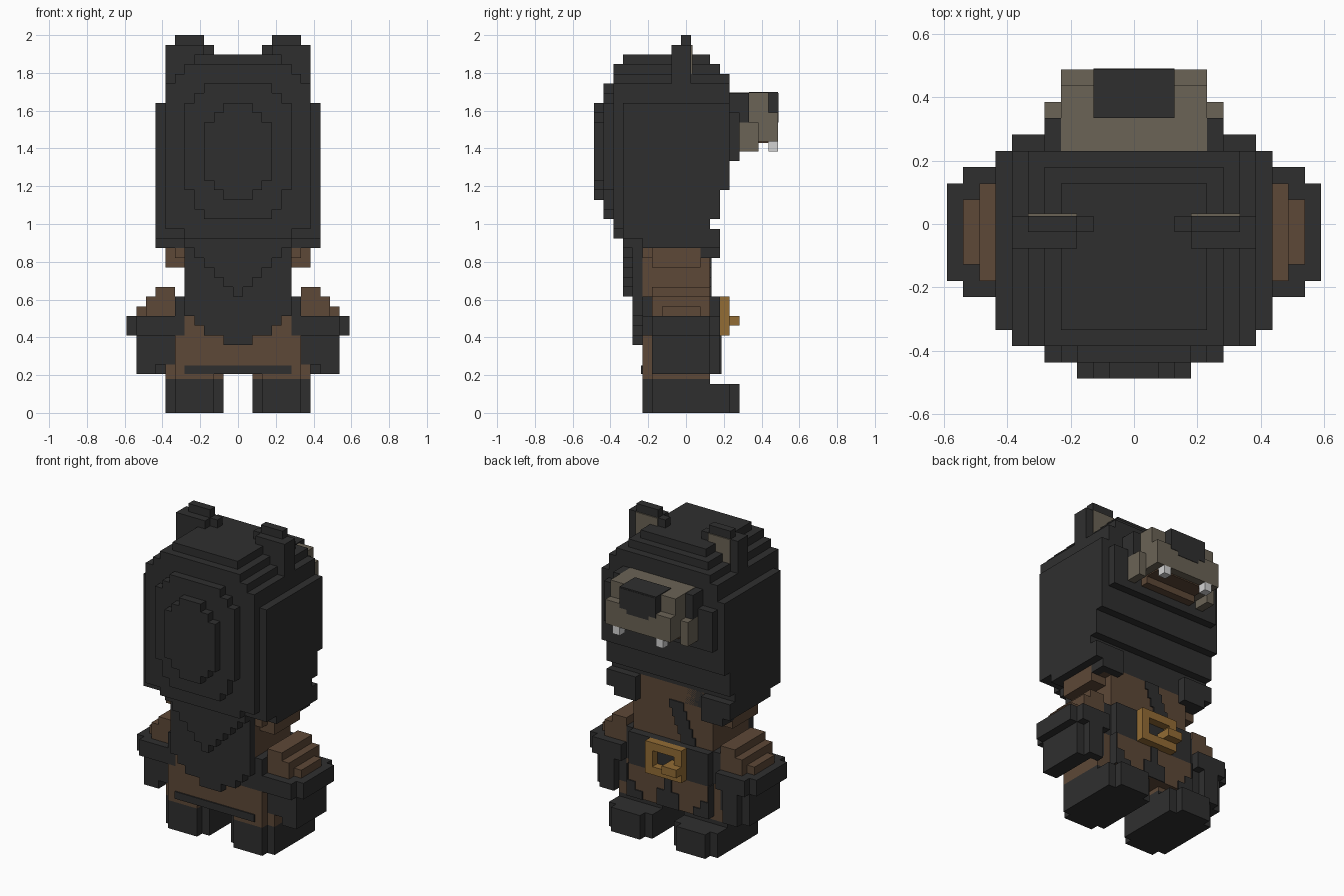
import bpy
import bmesh

UNIT = 2 / 39      # edge of one voxel
SKIN = 0.15        # thickness of painted plates, in voxels

default_cube = bpy.data.objects.get("Cube")
if default_cube:
    bpy.data.objects.remove(default_cube, do_unlink=True)


def make_material(name, red, green, blue):
    material = bpy.data.materials.new(name)
    material.use_nodes = True
    colour = (red, green, blue, 1)
    material.diffuse_color = colour
    shader = next(n for n in material.node_tree.nodes if n.type == "BSDF_PRINCIPLED")
    shader.inputs["Base Color"].default_value = colour
    return material


charcoal = make_material("charcoal fur", .028, .028, .028)
brown = make_material("brown leather", .11, .065, .038)
tan = make_material("tan muzzle", .145, .125, .092)
gold = make_material("gold metal", .29, .15, .035)
ivory = make_material("ivory tooth", .65, .65, .65)


def add_box(mesh, x_low, x_high, y_low, y_high, z_low, z_high):
    """Box in voxels."""
    corners = [mesh.verts.new((x * UNIT, y * UNIT, z * UNIT))
               for z in (z_low, z_high)
               for x, y in ((x_low, y_low), (x_high, y_low),
                            (x_high, y_high), (x_low, y_high))]
    bottom, top = corners[:4], corners[4:]
    mesh.faces.new(bottom[::-1])
    mesh.faces.new(top)
    for i in range(4):
        j = (i + 1) % 4
        mesh.faces.new((bottom[i], bottom[j], top[j], top[i]))


def part(name, material, *boxes, mirrored=True):
    """Five numbers: a centred box (half width, y, y, z, z).
    Six numbers: a box (x, x, y, y, z, z) that is mirrored in x.
    Horizontal edges lie on half voxels, so each gets a half added."""
    mesh = bmesh.new()
    for box in boxes:
        *across, y_low, y_high, z_low, z_high = box
        rest = (y_low + .5, y_high + .5, z_low, z_high)
        if len(across) == 1:
            half = across[0] + .5
            add_box(mesh, -half, half, *rest)
        else:
            inner, outer = across[0] + .5, across[1] + .5
            add_box(mesh, inner, outer, *rest)
            if mirrored:
                add_box(mesh, -outer, -inner, *rest)
    data = bpy.data.meshes.new(name)
    mesh.to_mesh(data)
    mesh.free()
    data.materials.append(material)
    thing = bpy.data.objects.new(name, data)
    bpy.context.collection.objects.link(thing)
    return thing


# Boots and legs
part("boots", charcoal,
     (2, 6, -5, 2, 0, 3.5), (1, 7, -4, 2, 0, 3.5),
     (2, 6, 2, 5, 0, 3), (1, 7, 2, 4, 0, 3))
part("legs", brown, (2, 6, -5, 2, 3.5, 5), (1, 7, -4, 2, 3.5, 5))

# Trousers with dark patches
part("trousers", brown, (6, -5, 2, 4, 8), (5, 2, 3, 4, 8))
part("trouser_hem", charcoal, (5, -5 - SKIN, -5, 4, 4.9))
part("trouser_patches", charcoal,
     (1, 3, 3 + SKIN, 4, 6), (0, 3, 3 + SKIN, 6, 8),
     (3, 5, 3, 3 + SKIN, 4, 5), (4, 5, 3, 3 + SKIN, 5, 6),
     (5, 5 + SKIN, 2, 3 + SKIN, 4, 8))

# Torso, collar and chest strap
part("torso", brown, (5, -5, 2, 8, 19))
part("collar", brown, (7, -4, 1, 15, 17), (6, -5, 2, 16, 17))
strap_steps = [(-2 - step * .4, -step * .4, 2, 2 + SKIN, 16 - step, 17 - step)
               for step in range(5)]
part("chest_strap", charcoal, *strap_steps, mirrored=False)

# Belt and buckle
part("belt", charcoal, (6, -5, 2, 8, 12), (5, 2, 3, 8, 12))
part("buckle_frame", gold,
     (2, 3, 4, 8, 9), (2, 3, 4, 11, 12), (1, 2, 3, 4, 9, 11))
part("buckle_pin", gold, (-3, -1, 3, 5, 9, 10), mirrored=False)

# Arms
part("sleeves", brown,
     (6, 8, -4, 2, 8, 13), (6, 9, -4, 2, 8, 12), (6, 10, -3, 1, 8, 11))
part("cuffs", charcoal, (6, 11, -4, 2, 8, 10), (6, 10, -5, 3, 8, 10))
part("hands", charcoal,
     (6, 10, -4, 2, 5, 8), (8, 10, -4, 2, 4, 5), (7, 9, 2, 3, 4, 8))

# Cape hanging from the hood
part("cape", charcoal,
     (5, -6, -5, 10, 19), (4, -6, -5, 9, 10),
     (3, -6, -5, 8, 9), (1, -6, -5, 7, 8))
part("cape_point", charcoal,
     *[(step, -7, -6, 12 + step, 13 + step) for step in range(6)])

# Hood: main block, rounded crown and jaw
part("hood", charcoal,
     (8, -7, 2, 18, 32), (8, -5, 2, 17, 18),
     (8, -7, 3, 20, 32), (8, -7, 4, 23, 32), (7, 4, 5, 26, 31))
part("hood_crown", charcoal,
     (7, -7, 4, 32, 34), (6, -7, 4, 34, 35),
     (5, -8, 3, 35, 36), (4, -7, 2, 36, 37))
part("hood_cheeks", charcoal, (4, 7, -3, 3, 16, 19), (4, 8, -3, 3, 17, 19))
part("hood_brow", charcoal, (5, 4, 6, 30, 33))

# Stepped oval plates on the rear of the hood
part("hood_rear_outer", charcoal,
     (7, -8, -7, 19, 34), (6, -8, -7, 19, 35), (5, -8, -7, 18, 36))
part("hood_rear_middle", charcoal,
     (5, -9, -8, 23, 32), (4, -9, -8, 21, 33), (3, -9, -8, 20, 34))
part("hood_rear_inner", charcoal,
     (3, -10, -9, 24, 30), (2, -10, -9, 23, 31), (1, -10, -9, 22, 32))

# Ears with tan lining
part("ears", charcoal,
     (2, 7, -1, 0, 33, 38), (3, 6, -1, 0, 38, 39), (3, 7, -2, -1, 33, 38))
part("ear_lining", tan, (3, 6, 0, SKIN, 35, 38))

# Muzzle, nose, mouth and teeth
part("muzzle", tan,
     (4, 4, 9, 28, 31), (4, 4, 8, 31, 33 + SKIN / 3), (5, 4, 7, 28, 30),
     (4, 5, 5, 7, 27, 28))
part("nose", charcoal, (2, 8, 9, 31, 33))
part("nose_patches", charcoal,
     (2, 6, 9, 33, 33 + SKIN), (2, 9, 9 + SKIN / 3, 30.5, 33),
     (1, 9, 9 + SKIN / 3, 30, 31))
part("mouth", brown, (3, 5, 8, 28 - SKIN, 28), (3, 5, 6, 27, 28))
part("teeth", ivory, (2, 3, 8, 9, 27, 28))
